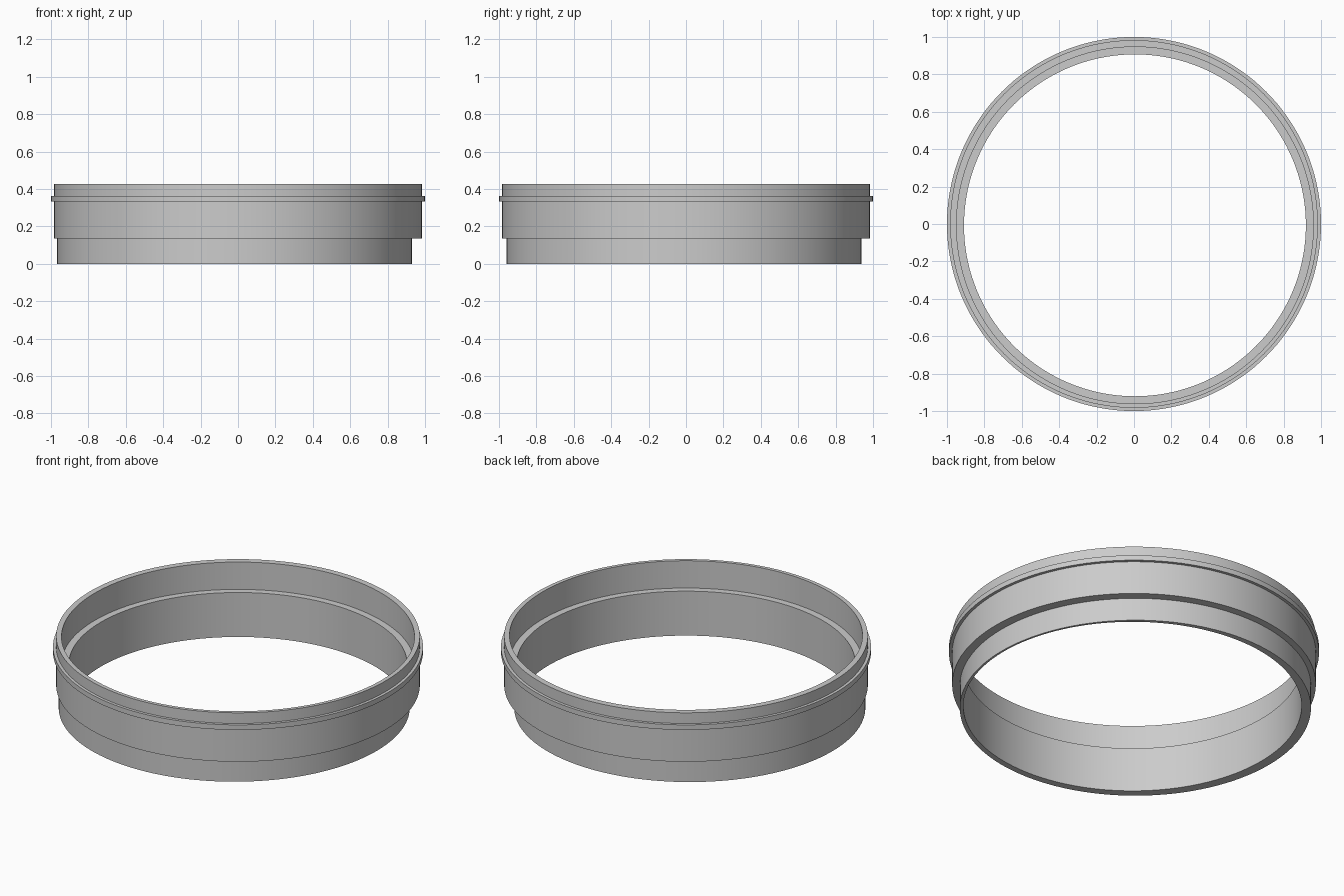
import bpy
import bmesh
from math import cos, sin, tau, radians

cube = bpy.data.objects.get("Cube")
if cube:
    bpy.data.objects.remove(cube, do_unlink=True)

SEGMENTS = 144

grey = bpy.data.materials.new("plain grey")
grey.use_nodes = True
colour = (0.6, 0.6, 0.6, 1.0)
grey.diffuse_color = colour
grey.node_tree.nodes["Principled BSDF"].inputs["Base Color"].default_value = colour

# Centres: the lower spigot and the bore sit slightly off the body's axis
BODY = (0.0, 0.0)
SPIGOT = (-0.018, -0.01)
BORE = (0.005, -0.007)

# Closed wall section: centre, radius, height
section = [
    (SPIGOT, 0.949, 0.0), (SPIGOT, 0.949, 0.136),   # lower spigot
    (BODY, 0.983, 0.136), (BODY, 0.983, 0.334),     # main body
    (BODY, 1.0, 0.334), (BODY, 1.0, 0.364),         # thin outer flange
    (BODY, 0.983, 0.364), (BODY, 0.983, 0.428),     # upper lip
    (BORE, 0.954, 0.428), (BORE, 0.954, 0.265),     # wide upper bore
    (BORE, 0.914, 0.265), (BORE, 0.914, 0.0),       # inner ledge and lower bore
]


def circle(bm, centre, radius, z):
    """One ring of vertices."""
    angles = [tau * i / SEGMENTS for i in range(SEGMENTS)]
    return [bm.verts.new((centre[0] + radius * cos(a),
                          centre[1] + radius * sin(a), z)) for a in angles]


# Stepped ring: bridge each circle to the next, closing the section
bm = bmesh.new()
rings = [circle(bm, *point) for point in section]
for low, high in zip(rings, rings[1:] + rings[:1]):
    for i in range(SEGMENTS):
        j = (i + 1) % SEGMENTS
        bm.faces.new((low[i], low[j], high[j], high[i]))
bmesh.ops.recalc_face_normals(bm, faces=bm.faces)

mesh = bpy.data.meshes.new("stepped_ring")
bm.to_mesh(mesh)
bm.free()
mesh.materials.append(grey)
ring = bpy.data.objects.new("stepped_ring", mesh)
bpy.context.collection.objects.link(ring)

bpy.ops.object.select_all(action="DESELECT")
ring.select_set(True)
bpy.context.view_layer.objects.active = ring
bpy.ops.object.shade_smooth_by_angle(angle=radians(30))
